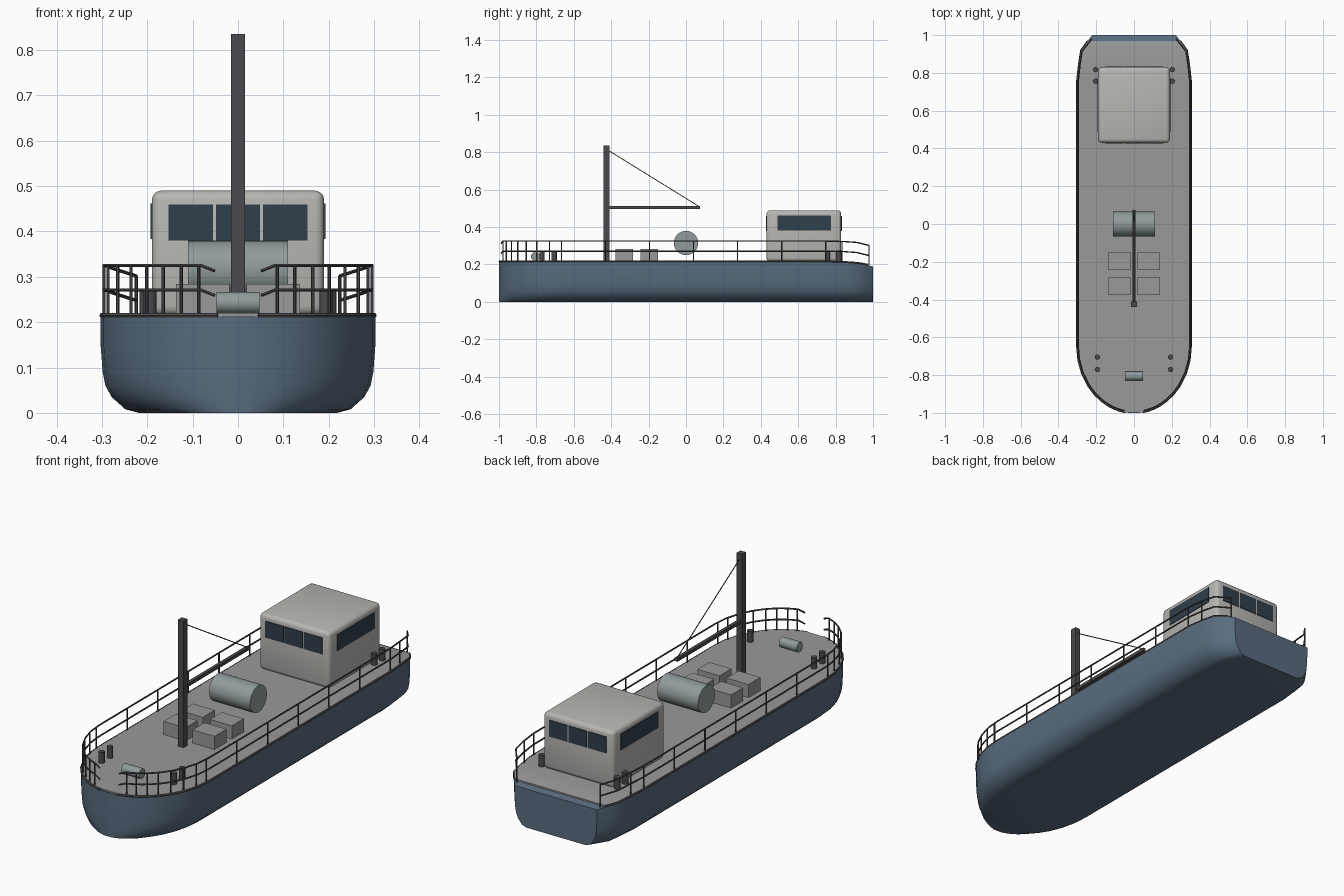
import bpy, bmesh, math

if "Cube" in bpy.data.objects:
    bpy.data.objects.remove(bpy.data.objects["Cube"])

def material(name, col):
    m = bpy.data.materials.new(name)
    m.diffuse_color = (*col, 1)
    m.use_nodes = True
    m.node_tree.nodes["Principled BSDF"].inputs["Base Color"].default_value = m.diffuse_color
    return m

BLUE = material("hull_blue", (0.10, 0.15, 0.21))
DARK = material("dark_steel", (0.07, 0.07, 0.075))
GLASS = material("window_glass", (0.03, 0.05, 0.07))
DRUM = material("drum_grey", (0.28, 0.33, 0.33))
GREY = material("deck_grey", (0.32, 0.32, 0.32))
CABIN = material("cabin_grey", (0.48, 0.47, 0.45))

def finish(o, name, mat, smooth=None):
    o.name = name
    o.data.materials.append(mat)
    if smooth:
        bpy.ops.object.select_all(action='DESELECT')
        o.select_set(True)
        bpy.context.view_layer.objects.active = o
        bpy.ops.object.shade_smooth_by_angle(angle=math.radians(smooth))
    return o

def box(name, lo, hi, mat, bevel=0, segs=3):
    bpy.ops.mesh.primitive_cube_add(size=1, location=[(a + b) / 2 for a, b in zip(lo, hi)])
    o = bpy.context.object
    o.scale = [b - a for a, b in zip(lo, hi)]
    bpy.ops.object.transform_apply(location=False, rotation=False, scale=True)
    if bevel:
        m = o.modifiers.new("bevel", 'BEVEL')
        m.width, m.segments = bevel, segs
        bpy.ops.object.modifier_apply(modifier="bevel")
    return finish(o, name, mat, 40 if bevel else None)

def cyl(name, loc, r, length, mat, along_x=False, n=32):
    rot = (0, math.pi / 2, 0) if along_x else (0, 0, 0)
    bpy.ops.mesh.primitive_cylinder_add(vertices=n, radius=r, depth=length, location=loc, rotation=rot)
    return finish(bpy.context.object, name, mat, 40)

def tubes(name, paths, r, mat):
    cu = bpy.data.curves.new(name, 'CURVE')
    cu.dimensions = '3D'
    cu.bevel_depth, cu.bevel_resolution, cu.use_fill_caps = r, 1, True
    for pts in paths:
        s = cu.splines.new('POLY')
        s.points.add(len(pts) - 1)
        for p, c in zip(s.points, pts):
            p.co = (*c, 1)
    o = bpy.data.objects.new(name, cu)
    bpy.context.collection.objects.link(o)
    bpy.ops.object.select_all(action='DESELECT')
    o.select_set(True)
    bpy.context.view_layer.objects.active = o
    bpy.ops.object.convert(target='MESH')
    return finish(bpy.context.object, name, mat, 50)

def mesh(name, bm, mat, smooth):
    bmesh.ops.recalc_face_normals(bm, faces=bm.faces)
    me = bpy.data.meshes.new(name)
    bm.to_mesh(me)
    bm.free()
    o = bpy.data.objects.new(name, me)
    bpy.context.collection.objects.link(o)
    return finish(o, name, mat, smooth)

def loft(name, rings, mat, smooth):
    bm = bmesh.new()
    vs = [[bm.verts.new(p) for p in r] for r in rings]
    for a, b in zip(vs, vs[1:]):
        for i in range(len(a)):
            j = (i + 1) % len(a)
            bm.faces.new((a[i], a[j], b[j], b[i]))
    bm.faces.new(vs[0])
    bm.faces.new(vs[-1])
    return mesh(name, bm, mat, smooth)

# Plan outline stations: (y, half width, sheer height)
def bow(deg):
    a = math.radians(deg)
    return (-0.65 - 0.35 * math.sin(a), 0.303 * math.cos(a), 0.213)

stations = [bow(d) for d in (86, 81, 76, 70, 63, 55, 46, 36, 24, 12, 0)]
stations[0] = (-1.0, 0.03, 0.213)
stations += [(0.0, 0.303, 0.213), (0.76, 0.303, 0.213), (0.85, 0.293, 0.211),
             (0.92, 0.282, 0.206), (0.97, 0.245, 0.197), (1.0, 0.222, 0.188)]

# Hull lofted from one bilge section
section = [(0.72, 0), (0.82, 0.008), (0.92, 0.035), (0.965, 0.06), (0.985, 0.09), (1, 0.15)]
rings = []
for y, w, h in stations:
    half = [(w * f, y, z) for f, z in section] + [(w, y, h)]
    rings.append(half + [(-x, b, z) for x, b, z in reversed(half)])
loft("hull", rings, BLUE, 35)

# Deck plate, following the sheer
rings = []
for y, w, h in stations[:-1]:
    y = max(y, -0.995)
    w -= 0.006
    rings.append([(-w, y, h - 0.01), (w, y, h - 0.01), (w, y, h + 0.007), (-w, y, h + 0.007)])
loft("deck", rings, GREY, 30)

# Edge strip and guard rails, both sides
for s, side in ((1, "right"), (-1, "left")):
    tubes("edge_strip_" + side, [[(s * (w - 0.003), y, h + 0.002) for y, w, h in stations[1:-1]]], 0.006, DARK)
    line = [bow(d) for d in (80, 74, 68, 61, 54, 45, 36, 24, 12, 0)] + stations[11:15] + [(0.985, 0.23, 0.19)]
    paths = []
    for lift in (0.112, 0.058):
        rail = [(s * w * 0.975, y * 0.993, h + lift) for y, w, h in line]
        x, y, z = rail[0]
        rail[0] = (x, y, z - 0.012)
        paths.append(rail)
    posts = [bow(d) for d in (73, 65, 56, 47, 37, 26, 14)]
    posts += [(-0.67 + 0.237 * i, 0.303, 0.213) for i in range(7)] + [(0.84, 0.294, 0.211), line[-1]]
    paths += [[(s * w * 0.975, y * 0.993, h), (s * w * 0.975, y * 0.993, h + 0.112)] for y, w, h in posts]
    tubes("guard_rail_" + side, paths, 0.0038, DARK)

# Wheelhouse with windows on every side
box("wheelhouse", (-0.19, 0.43, 0.215), (0.19, 0.83, 0.49), CABIN, 0.02)
for i in (-1, 0, 1):
    for y, side in ((0.43, "front"), (0.83, "back")):
        box(f"{side}_window", (i * 0.104 - 0.049, y - 0.003, 0.38), (i * 0.104 + 0.049, y + 0.003, 0.46), GLASS)
for s in (-1, 1):
    box("side_window", (s * 0.19 - 0.003, 0.488, 0.383), (s * 0.19 + 0.003, 0.775, 0.462), GLASS)

# Mast, boom and stay
box("mast", (-0.015, -0.44, 0.22), (0.015, -0.41, 0.835), DARK)
box("boom", (-0.008, -0.42, 0.497), (0.008, 0.075, 0.513), DARK)
tubes("stay_cable", [[(0, -0.415, 0.81), (0, 0.07, 0.51)]], 0.0025, DARK)

# Cargo crates, drum and bow winch
for s in (-1, 1):
    for y in (-0.33, -0.197):
        box("crate", (s * 0.078 - 0.059, y - 0.046, 0.215), (s * 0.078 + 0.059, y + 0.046, 0.284), GREY)
cyl("cable_drum", (0, 0, 0.315), 0.065, 0.22, DRUM, True)
cyl("bow_winch", (0, -0.805, 0.243), 0.024, 0.095, DRUM, True, 24)

# Paired mooring bollards
for s in (-1, 1):
    for x, y in ((0.194, -0.705), (0.194, -0.77), (0.203, 0.756), (0.203, 0.817)):
        cyl("bollard", (s * x, y, 0.244), 0.014, 0.06, DARK, n=16)
